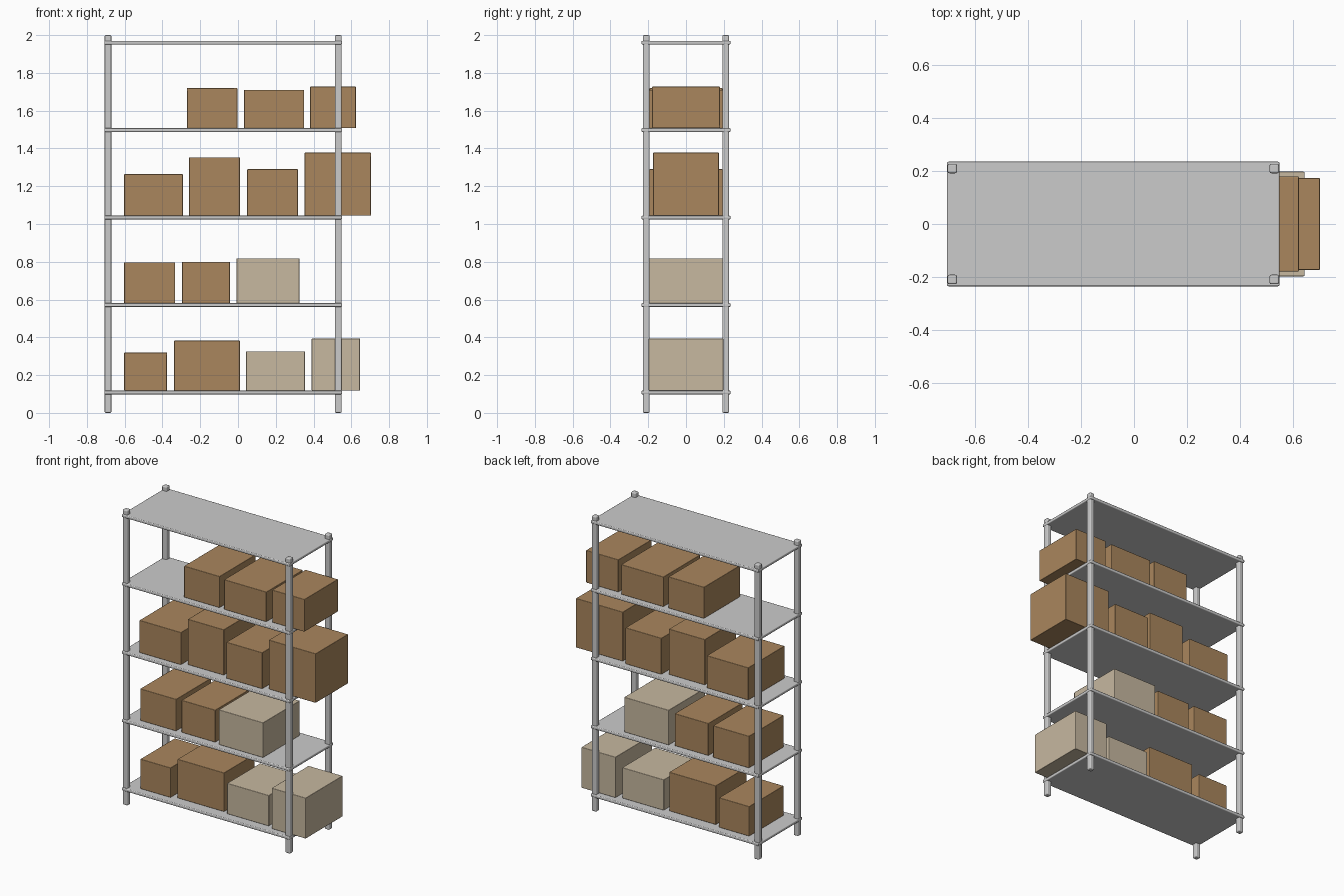
import bpy
import bmesh

default = bpy.data.objects.get("Cube")
if default:
    bpy.data.objects.remove(default, do_unlink=True)


def material(name, rgb):
    mat = bpy.data.materials.new(name)
    mat.use_nodes = True
    color = (*rgb, 1)
    mat.diffuse_color = color
    mat.node_tree.nodes["Principled BSDF"].inputs["Base Color"].default_value = color
    return mat


metal = material("grey_metal", (0.60, 0.60, 0.60))
brown = material("brown_cardboard", (0.40, 0.24, 0.11))
beige = material("beige_cardboard", (0.57, 0.48, 0.35))


def block(name, x, y, z, mat, edge, segments=2):
    """Rounded box from (low, high) ranges on each axis."""
    mesh = bpy.data.meshes.new(name)
    bm = bmesh.new()
    bmesh.ops.create_cube(bm, size=1)
    for v in bm.verts:
        v.co = [low + (c + 0.5) * (high - low)
                for c, (low, high) in zip(v.co, (x, y, z))]
    bm.to_mesh(mesh)
    bm.free()
    mesh.materials.append(mat)
    obj = bpy.data.objects.new(name, mesh)
    bpy.context.collection.objects.link(obj)
    bevel = obj.modifiers.new("rounded_edges", "BEVEL")
    bevel.width = edge
    bevel.segments = segments
    bevel.harden_normals = True
    for poly in mesh.polygons:
        poly.use_smooth = True
    return obj


# Corner posts
for side, px in (("right", -0.688), ("left", 0.531)):
    for end, py in (("front", -0.21), ("back", 0.21)):
        block(f"{end}_{side}_post", (px - 0.018, px + 0.018),
              (py - 0.018, py + 0.018), (0, 2), metal, 0.007)

# Shelves, evenly spaced
shelf_tops = [0.118 + 0.463 * i for i in range(5)]
for i, top in enumerate(shelf_tops):
    block(f"shelf_{i + 1}", (-0.708, 0.551), (-0.236, 0.236),
          (top - 0.02, top), metal, 0.006)

# Boxes on each shelf: left x, right x, top z, half depth, colour
rows = [
    [(-0.603, -0.376, 0.32, 0.185, brown), (-0.339, 0.011, 0.382, 0.165, brown),
     (0.042, 0.355, 0.326, 0.178, beige), (0.39, 0.646, 0.394, 0.198, beige)],
    [(-0.603, -0.333, 0.797, 0.187, brown), (-0.296, -0.042, 0.80, 0.183, brown),
     (-0.008, 0.326, 0.818, 0.197, beige)],
    [(-0.603, -0.291, 1.264, 0.195, brown), (-0.259, 0.011, 1.353, 0.168, brown),
     (0.048, 0.318, 1.29, 0.195, brown), (0.352, 0.704, 1.378, 0.174, brown)],
    [(-0.27, -0.003, 1.72, 0.193, brown), (0.032, 0.35, 1.71, 0.196, brown),
     (0.381, 0.624, 1.727, 0.18, brown)],
]
for r, (row, base) in enumerate(zip(rows, shelf_tops)):
    for n, (x0, x1, top, depth, mat) in enumerate(row):
        block(f"box_row_{r + 1}_{n + 1}", (x0, x1), (-depth, depth),
              (base, top), mat, 0.004)
